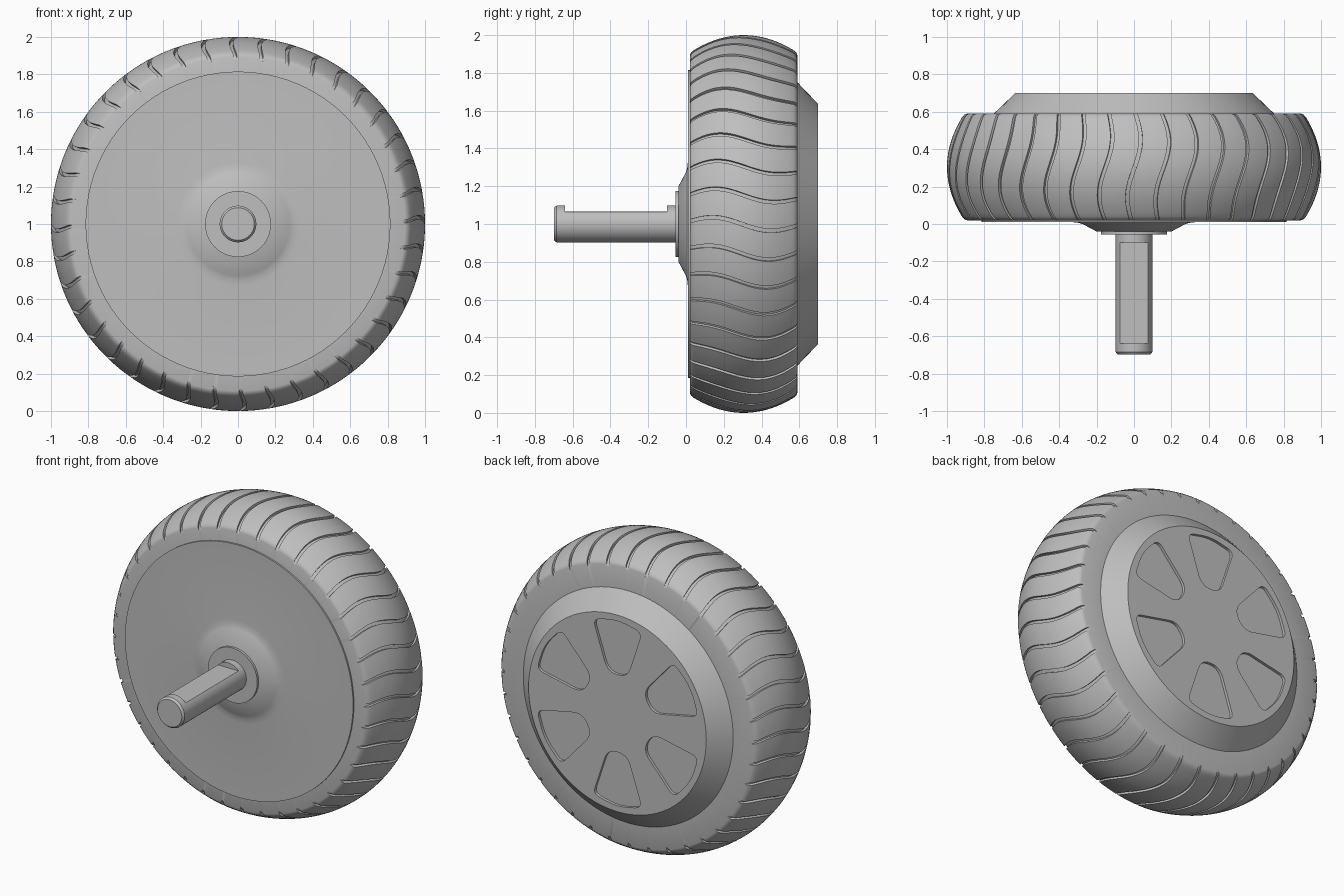
import bpy, bmesh
from math import sin, cos, pi, radians

cube = bpy.data.objects.get("Cube")
if cube:
    bpy.data.objects.remove(cube)

grey = bpy.data.materials.new("plain grey")
grey.use_nodes = True
grey.diffuse_color = (0.52, 0.52, 0.52, 1)
grey.node_tree.nodes["Principled BSDF"].inputs["Base Color"].default_value = grey.diffuse_color


def make_object(name, bm):
    bmesh.ops.remove_doubles(bm, verts=bm.verts, dist=1e-5)
    bmesh.ops.recalc_face_normals(bm, faces=bm.faces)
    mesh = bpy.data.meshes.new(name)
    bm.to_mesh(mesh)
    bm.free()
    mesh.materials.append(grey)
    obj = bpy.data.objects.new(name, mesh)
    bpy.context.collection.objects.link(obj)
    return obj


def activate(obj):
    bpy.ops.object.select_all(action='DESELECT')
    obj.select_set(True)
    bpy.context.view_layer.objects.active = obj


def smooth(obj, angle=30):
    activate(obj)
    bpy.ops.object.shade_smooth_by_angle(angle=radians(angle))


def skin(bm, rows, wrap=False):
    """Bridge closed rings of coordinates with quads."""
    rings = [[bm.verts.new(p) for p in row] for row in rows]
    pairs = list(zip(rings, rings[1:]))
    if wrap:
        pairs.append((rings[-1], rings[0]))
    for a, b in pairs:
        for i in range(len(a)):
            j = (i + 1) % len(a)
            bm.faces.new((a[i], a[j], b[j], b[i]))


def polar(r, y, a):
    return (r * cos(a), y, 1 + r * sin(a))


def lathe(name, profile, segments=96):
    """Spin (radius, y) points about the axle."""
    bm = bmesh.new()
    skin(bm, [[polar(r, y, 2 * pi * i / segments) for i in range(segments)]
              for r, y in profile])
    return make_object(name, bm)


# Tyre: crowned ring with wavy grooves running across the tread
GROOVES, WIDTH, DEPTH, MIDDLE = 40, 0.02, 0.016, 0.305
period = 2 * pi / GROOVES
half = WIDTH / 2
columns = [(-half, 0), (-half, DEPTH), (half, DEPTH), (half, 0)]
columns += [(half + (period - WIDTH) * k / 4, 0) for k in (1, 2, 3)]

steps = 24
section = [(0.7, -0.285, 0), (0.893, -0.285, 1), (0.908, -0.279, 1)]
for i in range(steps + 1):
    t = 2 * i / steps - 1
    section.append((1 - 0.08 * t * t, 0.265 * t, 1))
section += [(r, -y, d) for r, y, d in reversed(section[:3])]

rows = []
for r, y, grooved in section:
    wave = -0.037 * sin(2.8 * y / 0.285 + 0.1)
    rows.append([polar(r - depth * grooved, MIDDLE + y, g * period + a + wave)
                 for g in range(GROOVES) for a, depth in columns])
bm = bmesh.new()
skin(bm, rows, wrap=True)
smooth(make_object("tyre", bm), 35)

# Front cover with a raised, softly blended boss
smooth(lathe("front_cover", [
    (0, 0.04), (0.815, 0.04), (0.815, 0.01), (0.33, 0.01), (0.30, 0.007),
    (0.275, 0), (0.20, -0.04), (0, -0.04)]), 40)

# Axle washer
smooth(lathe("axle_washer", [(0, -0.03), (0.176, -0.03), (0.176, -0.055), (0, -0.055)]))

# Axle: chamfered rod with a flat milled along its top
FLAT = 1.065
rod = [(0, -0.03, 0), (0.098, -0.03, 0), (0.098, -0.1, 0), (0.098, -0.1, 1),
       (0.098, -0.64, 1), (0.098, -0.64, 0), (0.098, -0.685, 0),
       (0.087, -0.698, 0), (0, -0.698, 0)]
rows = []
for r, y, milled in rod:
    ring = [polar(r, y, 2 * pi * i / 96) for i in range(96)]
    rows.append([(x, y, min(z, FLAT) if milled else z) for x, y, z in ring])
bm = bmesh.new()
skin(bm, rows)
smooth(make_object("axle", bm))

# Back cover: truncated cone
back_cover = lathe("back_cover", [(0, 0.55), (0.75, 0.55), (0.75, 0.59),
                                  (0.635, 0.70), (0, 0.70)])


# Six petal-shaped recesses in the back cover
def rounded(points, steps=6):
    """Round each (x, z, radius-length) corner with a quadratic curve."""
    out = []
    for i, (x, z, cut) in enumerate(points):
        ends = []
        for px, pz, _ in (points[i - 1], points[(i + 1) % len(points)]):
            dx, dz = px - x, pz - z
            k = cut / (dx * dx + dz * dz) ** 0.5
            ends.append((x + dx * k, z + dz * k))
        (ax, az), (bx, bz) = ends
        for s in range(steps + 1):
            t = s / steps
            u = 1 - t
            out.append((u * u * ax + 2 * u * t * x + t * t * bx,
                        u * u * az + 2 * u * t * z + t * t * bz))
    return out


petal = rounded([(0.175, 0.565, 0.05), (0, 0.605, 0.08), (-0.175, 0.565, 0.05),
                 (-0.07, 0.25, 0.068), (0.07, 0.25, 0.068)])
bm = bmesh.new()
for k in range(6):
    c, s = cos(k * pi / 3), sin(k * pi / 3)
    outline = [(x * c - z * s, 1 + x * s + z * c) for x, z in petal]
    loops = [[bm.verts.new((x, y, z)) for x, z in outline] for y in (0.682, 0.75)]
    for loop in loops:
        bm.faces.new(loop)
    for i in range(len(outline)):
        j = (i + 1) % len(outline)
        bm.faces.new((loops[0][i], loops[0][j], loops[1][j], loops[1][i]))
cutter = make_object("petal_cutter", bm)
cutter.hide_render = True

cut = back_cover.modifiers.new("petals", 'BOOLEAN')
cut.operation, cut.solver, cut.object = 'DIFFERENCE', 'EXACT', cutter
activate(back_cover)
bpy.ops.object.modifier_apply(modifier=cut.name)
bpy.data.objects.remove(cutter)
smooth(back_cover)
